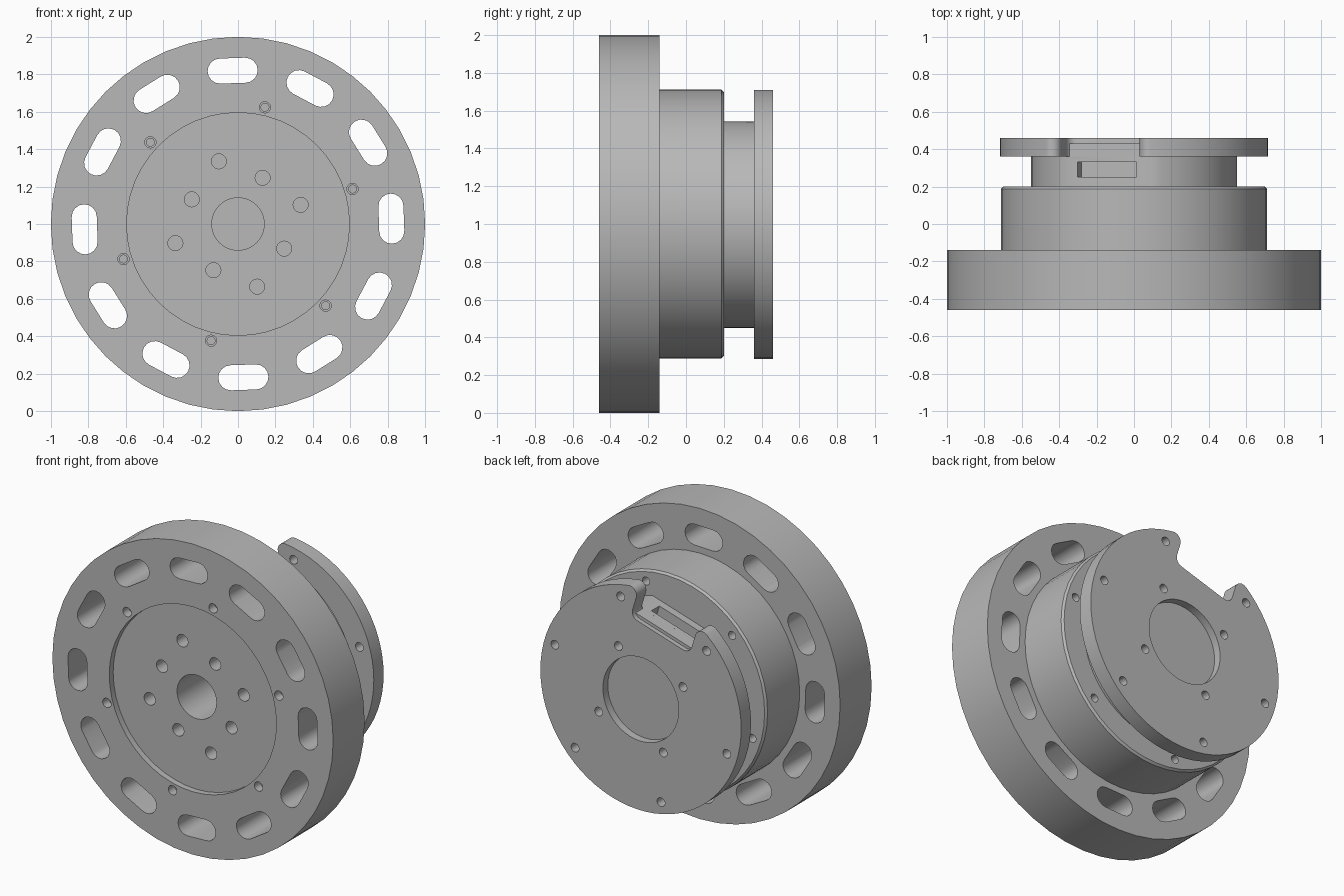
import bpy, bmesh, math
from math import sin, cos, radians, pi

if "Cube" in bpy.data.objects:
    bpy.data.objects.remove(bpy.data.objects["Cube"])

TILT = radians(17)      # the whole bolt pattern is turned about the axis
MAT = bpy.data.materials.new("grey_metal")
MAT.diffuse_color = (0.48, 0.48, 0.48, 1)
MAT.use_nodes = True
MAT.node_tree.nodes["Principled BSDF"].inputs["Base Color"].default_value = MAT.diffuse_color


def place(t, n, y):
    """Tilted face coordinates -> world (axis runs along y at z = 1)."""
    return (t * cos(TILT) - n * sin(TILT), y, t * sin(TILT) + n * cos(TILT) + 1)


def arc(ct, cn, r, a0, a1, steps):
    """Points along an arc, angles in degrees."""
    return [(ct + r * cos(radians(a0 + (a1 - a0) * i / steps)),
             cn + r * sin(radians(a0 + (a1 - a0) * i / steps))) for i in range(steps + 1)]


def circle(r, ct=0, cn=0, steps=20):
    return arc(ct, cn, r, 0, 360, steps)[:-1]


def ring(count, dist, r, start=0):
    """Circles spread evenly around the axis."""
    return [circle(r, dist * cos(a), dist * sin(a))
            for a in (radians(start) + 2 * pi * k / count for k in range(count))]


def rect(t, n0, n1):
    return [(-t, n0), (t, n0), (t, n1), (-t, n1)]


def slot(dist, half, r, angle):
    """Rounded slot lying along the tangent at the given angle."""
    a = radians(angle)
    pts = arc(0, half, r, 0, 180, 8) + arc(0, -half, r, 180, 360, 8)
    return [((dist + p) * cos(a) - q * sin(a), (dist + p) * sin(a) + q * cos(a))
            for p, q in pts]


def finish(name, bm):
    bmesh.ops.recalc_face_normals(bm, faces=bm.faces)
    me = bpy.data.meshes.new(name)
    bm.to_mesh(me)
    bm.free()
    me.materials.append(MAT)
    ob = bpy.data.objects.new(name, me)
    bpy.context.collection.objects.link(ob)
    return ob


def prisms(name, items):
    """Extrude outlines along y; items are (outline, y0, y1)."""
    bm = bmesh.new()
    for pts, y0, y1 in items:
        a = [bm.verts.new(place(t, n, y0)) for t, n in pts]
        b = [bm.verts.new(place(t, n, y1)) for t, n in pts]
        bm.faces.new(a)
        bm.faces.new(b[::-1])
        for i in range(len(a)):
            j = (i + 1) % len(a)
            bm.faces.new((a[i], b[i], b[j], a[j]))
    return finish(name, bm)


def lathe(name, profile, steps):
    """Turn a (radius, y) profile about the axis."""
    bm = bmesh.new()
    vs = [bm.verts.new((r, y, 1)) for r, y in profile]
    es = [bm.edges.new(p) for p in zip(vs, vs[1:])]
    bmesh.ops.spin(bm, geom=vs + es, cent=(0, 0, 1), axis=(0, 1, 0),
                   angle=2 * pi, steps=steps, use_duplicate=False)
    bmesh.ops.remove_doubles(bm, verts=bm.verts, dist=1e-4)
    return finish(name, bm)


def cut(ob, items):
    """Subtract extruded outlines from a part."""
    cutter = prisms("cutter", items)
    mod = ob.modifiers.new("cut", "BOOLEAN")
    mod.operation, mod.solver, mod.object = "DIFFERENCE", "EXACT", cutter
    dg = bpy.context.evaluated_depsgraph_get()
    me = bpy.data.meshes.new_from_object(ob.evaluated_get(dg))
    ob.modifiers.clear()
    ob.data = me
    bpy.data.objects.remove(cutter)


def smooth(ob):
    bpy.ops.object.select_all(action="DESELECT")
    ob.select_set(True)
    bpy.context.view_layer.objects.active = ob
    bpy.ops.object.shade_smooth_by_angle(angle=radians(30))


# Flange and motor body, with front recess and centre bore
housing = lathe("flange_housing", [
    (0, 0.12), (0.14, 0.12), (0.14, -0.42), (0.595, -0.42), (0.595, -0.46), (1, -0.46),
    (1, -0.14), (0.712, -0.14), (0.712, 0.187), (0.70, 0.20), (0, 0.20)], 48)

# Slots through the flange, bolt holes front and back
cuts = [(slot(0.82, 0.067, 0.067, -15 + 30 * k), -0.6, 0.0) for k in range(12)]
cuts += [(c, -0.6, -0.30) for c in ring(4, 0.35, 0.04) + ring(4, 0.28, 0.04, 45)]
cuts += [(c, -0.6, -0.40) for c in ring(6, 0.64, 0.03)]
cuts += [(c, 0.10, 0.30) for c in ring(6, 0.64, 0.026)]
cut(housing, cuts)
cut(housing, [(c, -0.41, -0.30) for c in ring(6, 0.64, 0.021)])

# Neck with a flat side that holds the socket
neck = prisms("neck", [(arc(0, 0, 0.55, 117, 423, 56), 0.19, 0.36)])
cut(neck, [(rect(0.165, 0.42, 0.6), 0.25, 0.33)])

# Socket block standing in the notch of the back plate
socket = prisms("socket_block", [(rect(0.218, 0.40, 0.49), 0.36, 0.43)])

# Back plate with a rounded notch
half = arc(0.27, 0.608, 0.05, 66.06, 180, 8) + arc(0.17, 0.52, 0.05, 0, -90, 6)
outline = arc(0, 0, 0.715, 113.94, 426.06, 64)[1:-1] + half
outline += [(-t, n) for t, n in reversed(half)]
plate = prisms("back_plate", [(outline, 0.36, 0.46)])
cut(plate, [(circle(0.27, steps=48), 0.41, 0.6)]
    + [(c, 0.2, 0.6) for c in ring(6, 0.64, 0.028)]
    + [(c, 0.37, 0.6) for c in ring(4, 0.34, 0.028, 45)])

for part in (housing, neck, socket, plate):
    smooth(part)
